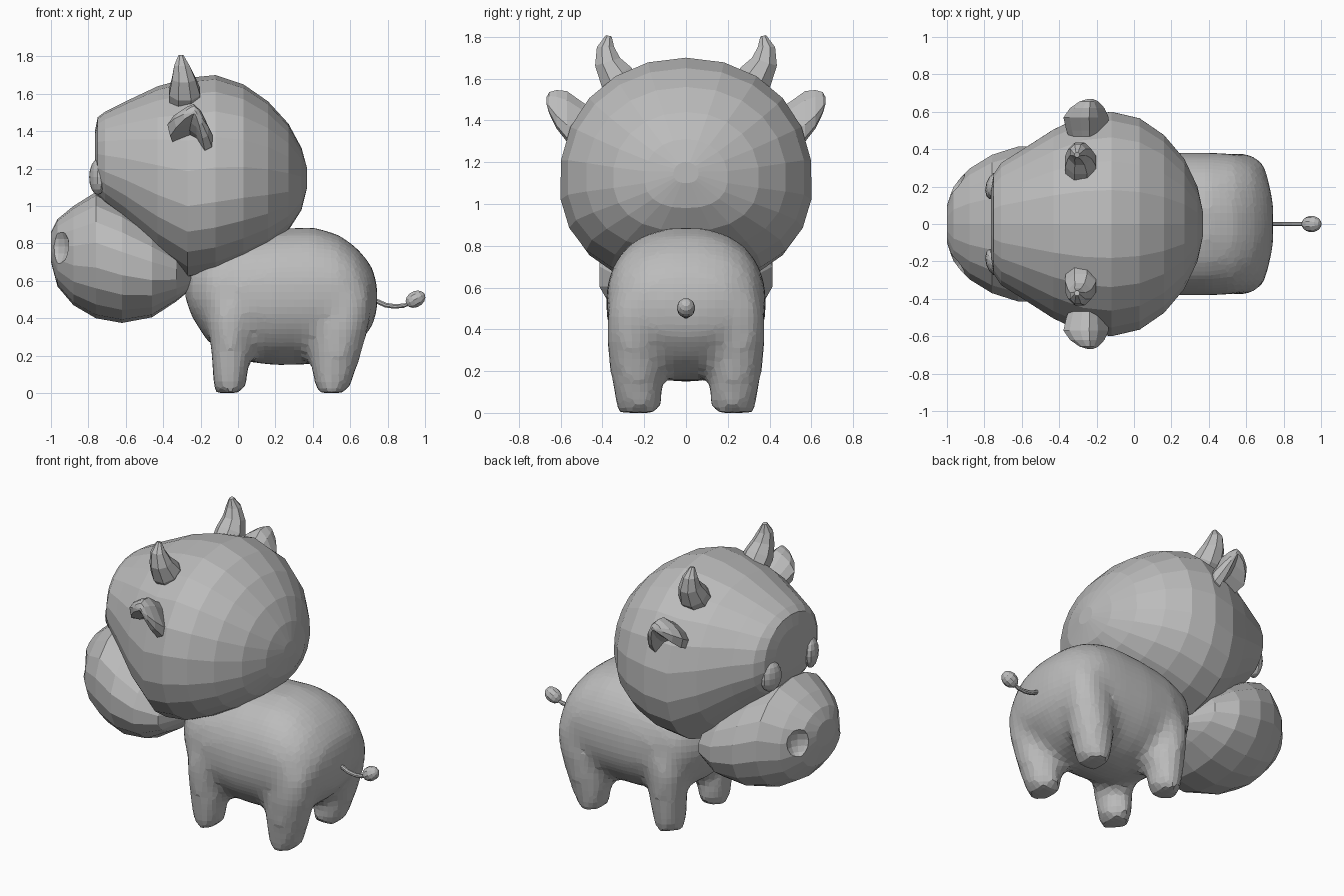
import bpy, bmesh, math
from mathutils import Vector

cube = bpy.data.objects.get("Cube")
if cube:
    bpy.data.objects.remove(cube, do_unlink=True)

grey = bpy.data.materials.new("light_grey")
grey.use_nodes = True
GREY = (0.5, 0.5, 0.5, 1)
grey.diffuse_color = GREY
grey.node_tree.nodes["Principled BSDF"].inputs["Base Color"].default_value = GREY


def loft(name, rings):
    """Skin a list of equal rings of points and cap both ends."""
    bm = bmesh.new()
    loops = [[bm.verts.new(p) for p in ring] for ring in rings]
    n = len(loops[0])
    for a, b in zip(loops, loops[1:]):
        for i in range(n):
            j = (i + 1) % n
            bm.faces.new((a[i], a[j], b[j], b[i]))
    bm.faces.new(loops[0])
    bm.faces.new(loops[-1][::-1])
    bmesh.ops.recalc_face_normals(bm, faces=bm.faces)
    mesh = bpy.data.meshes.new(name)
    bm.to_mesh(mesh)
    bm.free()
    mesh.materials.append(grey)
    obj = bpy.data.objects.new(name, mesh)
    bpy.context.collection.objects.link(obj)
    return obj


def oval(center, u, v, n):
    """Ring of n points around center, spanned by the half axes u and v."""
    return [Vector(center) + Vector(u) * math.cos(t) + Vector(v) * math.sin(t)
            for t in (math.tau * (i + 0.5) / n for i in range(n))]


def blob(name, stations, n, power, low_power, waist=0.5):
    """Rounded mass along x; each station is x, bottom, top, half width.
    The widest height is set by waist, squareness above and below by the powers."""
    rings = []
    for x, lo, hi, w in stations:
        mid = lo + (hi - lo) * waist
        ring = []
        for i in range(n):
            t = math.tau * (i + 0.5) / n
            c, s = math.cos(t), math.sin(t)
            p, h = (power, hi - mid) if s > 0 else (low_power, lo - mid)
            ring.append((x, math.copysign(abs(c) ** p, c) * w, mid + abs(s) ** p * h))
        rings.append(ring)
    return loft(name, rings)


def ball(name, center, radii, rot=(0, 0, 0), u=12, v=8):
    bpy.ops.mesh.primitive_uv_sphere_add(segments=u, ring_count=v, location=center, rotation=rot)
    obj = bpy.context.object
    obj.name = name
    obj.scale = radii
    obj.data.materials.append(grey)
    return obj


# Head with a flattened face
blob("head", [(-.765, 1.13, 1.40, .18), (-.75, 1.05, 1.475, .27), (-.71, 1.0, 1.505, .33),
              (-.6, .90, 1.56, .40), (-.43, .73, 1.64, .51), (-.27, .61, 1.685, .585),
              (-.12, .635, 1.70, .605), (.03, .70, 1.65, .57), (.16, .775, 1.56, .48),
              (.27, .87, 1.44, .35), (.34, .98, 1.31, .20), (.37, 1.1, 1.2, .06)],
     22, .95, .84, .45)

# Muzzle
muzzle = blob("muzzle", [(-1, .70, .86, .10), (-.965, .57, .93, .21), (-.88, .47, 1.0, .30),
                         (-.76, .4, 1.075, .375), (-.62, .375, 1.01, .42), (-.46, .405, .9, .42),
                         (-.33, .49, .78, .35), (-.22, .58, .66, .1)], 18, .93, .93)

# Torso
body = blob("body", [(-.285, .52, .64, .08), (-.255, .42, .70, .20), (-.165, .275, .79, .31),
                     (0, .17, .85, .365), (.2, .145, .88, .385), (.4, .15, .89, .385),
                     (.54, .185, .85, .38), (.64, .255, .775, .34), (.715, .35, .68, .25),
                     (.745, .44, .58, .12)], 20, .86, .95)

# Legs: each ring is z, x, y, radius x, radius y
front_leg = [(0, -.045, .225, .078, .1), (.02, -.045, .225, .088, .113), (.2, -.04, .235, .108, .127),
             (.38, -.045, .25, .12, .125), (.48, -.04, .25, .1, .115), (.56, -.03, .24, .05, .07)]
back_leg = [(0, .5, .225, .088, .1), (.02, .5, .225, .097, .113), (.2, .525, .24, .138, .127),
            (.36, .555, .255, .15, .13), (.48, .575, .25, .145, .128), (.58, .58, .235, .12, .12),
            (.68, .57, .21, .05, .07)]
# Horns: each ring is y, z, x, radius, lean of the ring
horn = [(.27, 1.54, -.285, .088, .7), (.335, 1.61, -.285, .09, .6), (.375, 1.68, -.29, .068, .3),
        (.385, 1.75, -.3, .045, 0), (.37, 1.805, -.305, .015, -.2)]
# Ears: bent cross-section relative to its ridge, then y, ridge height, scale
ear_section = [(-.155, -.11), (-.12, -.06), (-.06, -.02), (-.01, 0), (.04, -.045), (.1, -.17),
               (.095, -.235), (.055, -.255), (.01, -.17), (-.03, -.14), (-.14, -.175)]
ear = [(.42, 1.44, .65), (.5, 1.49, .85), (.57, 1.54, .95), (.62, 1.545, .72),
       (.655, 1.535, .4), (.668, 1.51, .12)]

legs = []
for side, s in (("left", -1), ("right", 1)):
    for part, rings in (("front_leg", front_leg), ("back_leg", back_leg)):
        legs.append(loft(f"{side}_{part}", [oval((x, y * s, z), (rx, 0, 0), (0, ry, 0), 12)
                                            for z, x, y, rx, ry in rings]))
    loft(f"{side}_horn", [oval((x, y * s, z), (r, 0, 0),
                               (0, r * s * math.cos(a), -r * math.sin(a)), 8)
                          for y, z, x, r, a in horn])
    loft(f"{side}_ear", [[(-.23 + px * k, y * s, z + pz * k) for px, pz in ear_section]
                         for y, z, k in ear])
    ball(f"{side}_eye", (-.75, .205 * s, 1.155), (.042, .075, .095), (0, 0, -.3 * s))

    # Nostril hollow cut into the muzzle
    cutter = ball("nostril_cutter", (-.975, .225 * s, .785), (.065, .085, .1), (0, 0, -.7 * s))
    cutter.hide_render = True
    cut = muzzle.modifiers.new("nostril", "BOOLEAN")
    cut.operation = "DIFFERENCE"
    cut.object = cutter
    bpy.context.view_layer.objects.active = muzzle
    bpy.ops.object.modifier_apply(modifier=cut.name)
    bpy.data.objects.remove(cutter, do_unlink=True)

# Melt the legs into the torso
bpy.ops.object.select_all(action="DESELECT")
for obj in [body] + legs:
    obj.select_set(True)
bpy.context.view_layer.objects.active = body
bpy.ops.object.join()
body.name = "body_and_legs"
fuse = body.modifiers.new("fuse", "REMESH")
fuse.mode = "VOXEL"
fuse.voxel_size = .04
soften = body.modifiers.new("soften", "SMOOTH")
soften.factor = .5
soften.iterations = 5
for mod in (fuse, soften):
    bpy.ops.object.modifier_apply(modifier=mod.name)

# Tail with a tuft
tail = [(.7, .515), (.745, .49), (.79, .47), (.84, .463), (.89, .468), (.93, .485)]
loft("tail", [oval((x, 0, z), (.004, 0, .013), (0, .013, 0), 8) for x, z in tail])
ball("tail_tuft", (.949, 0, .502), (.045, .045, .056), (0, math.radians(60), 0), 10, 7)
